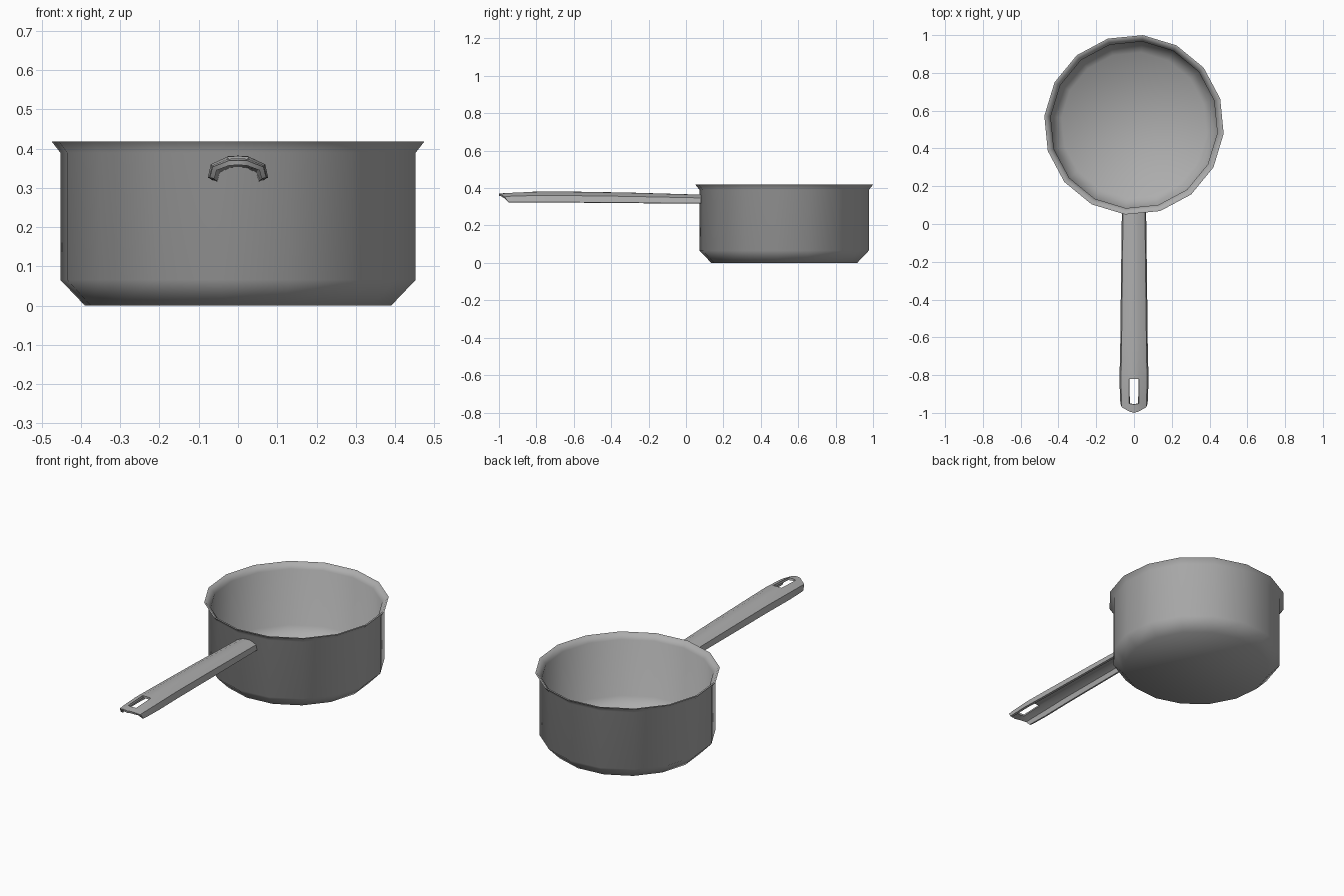
import bpy
import bmesh
from math import sin, cos, pi, radians

if "Cube" in bpy.data.objects:
    bpy.data.objects.remove(bpy.data.objects["Cube"], do_unlink=True)

# Brushed grey metal
metal = bpy.data.materials.new("grey_metal")
metal.use_nodes = True
grey = (0.42, 0.42, 0.42, 1)
metal.diffuse_color = grey
metal.node_tree.nodes["Principled BSDF"].inputs["Base Color"].default_value = grey


def finish(bm, name, angle):
    """Turn a bmesh into a smooth shaded metal object."""
    bmesh.ops.recalc_face_normals(bm, faces=bm.faces)
    mesh = bpy.data.meshes.new(name)
    bm.to_mesh(mesh)
    bm.free()
    mesh.materials.append(metal)
    obj = bpy.data.objects.new(name, mesh)
    bpy.context.collection.objects.link(obj)
    bpy.ops.object.select_all(action='DESELECT')
    obj.select_set(True)
    bpy.context.view_layer.objects.active = obj
    bpy.ops.object.shade_smooth_by_angle(angle=radians(angle))
    return obj


# Pan body: outer wall, flared rim, inner wall, as a 16-sided lathe
SIDES, CENTRE_Y = 16, 0.525
profile = [(0.392, 0), (0.455, 0.066), (0.455, 0.39), (0.477, 0.418),
           (0.467, 0.418), (0.443, 0.388), (0.443, 0.07), (0.385, 0.012)]
bm = bmesh.new()
rings = []
for r, z in profile:
    ring = []
    for i in range(SIDES):
        a = 2 * pi * (i - 0.25) / SIDES
        ring.append(bm.verts.new((r * cos(a), CENTRE_Y + r * sin(a), z)))
    rings.append(ring)
for low, high in zip(rings, rings[1:]):
    for i in range(SIDES):
        j = (i + 1) % SIDES
        bm.faces.new((low[i], low[j], high[j], high[i]))
bm.faces.new(rings[0])
bm.faces.new(rings[-1])
finish(bm, "pan_body", 60)

# Handle: arched shell with a hanging slot near its tip
# Rows: y, half width, bottom z, top z
rows = [(0.08, 0.064, 0.319, 0.365), (-0.3, 0.069, 0.322, 0.376),
        (-0.65, 0.073, 0.325, 0.382), (-0.82, 0.077, 0.326, 0.381),
        (-0.955, 0.074, 0.326, 0.375), (-1.0, 0.072, 0.326, 0.37)]
# Arch: width fraction, height fraction, setback of the rounded tip
half = [(1, 0, 0.05), (0.9, 0.62, 0.03), (0.34, 0.98, 0.007)]
arch = [(-u, h, s) for u, h, s in half] + [(0, 1, 0)] + half[::-1]
bm = bmesh.new()
grid = []
for n, (y, w, zb, zt) in enumerate(rows):
    tip = {len(rows) - 1: 1, len(rows) - 2: 0.6}.get(n, 0)
    grid.append([bm.verts.new((u * w, y + s * tip, zb + h * (zt - zb)))
                 for u, h, s in arch])
for n in range(len(rows) - 1):
    for k in range(len(arch) - 1):
        if n == 3 and k in (2, 3):      # hanging slot
            continue
        bm.faces.new((grid[n][k], grid[n][k + 1],
                      grid[n + 1][k + 1], grid[n + 1][k]))
# Drop the loose slot middle by leaving only used vertices
bmesh.ops.delete(bm, geom=[v for v in bm.verts if not v.link_faces], context='VERTS')
bmesh.ops.recalc_face_normals(bm, faces=bm.faces)
if sum(f.normal.z for f in bm.faces) < 0:
    bmesh.ops.reverse_faces(bm, faces=bm.faces)
bmesh.ops.solidify(bm, geom=bm.faces[:], thickness=0.012)
# Keep the shell inside its outer outline
top = max(v.co.z for v in bm.verts)
for v in bm.verts:
    v.co.z -= max(0, top - 0.383)
shift = -1.0 - min(v.co.y for v in bm.verts)
for v in bm.verts:
    v.co.y += shift
finish(bm, "handle", 50)
